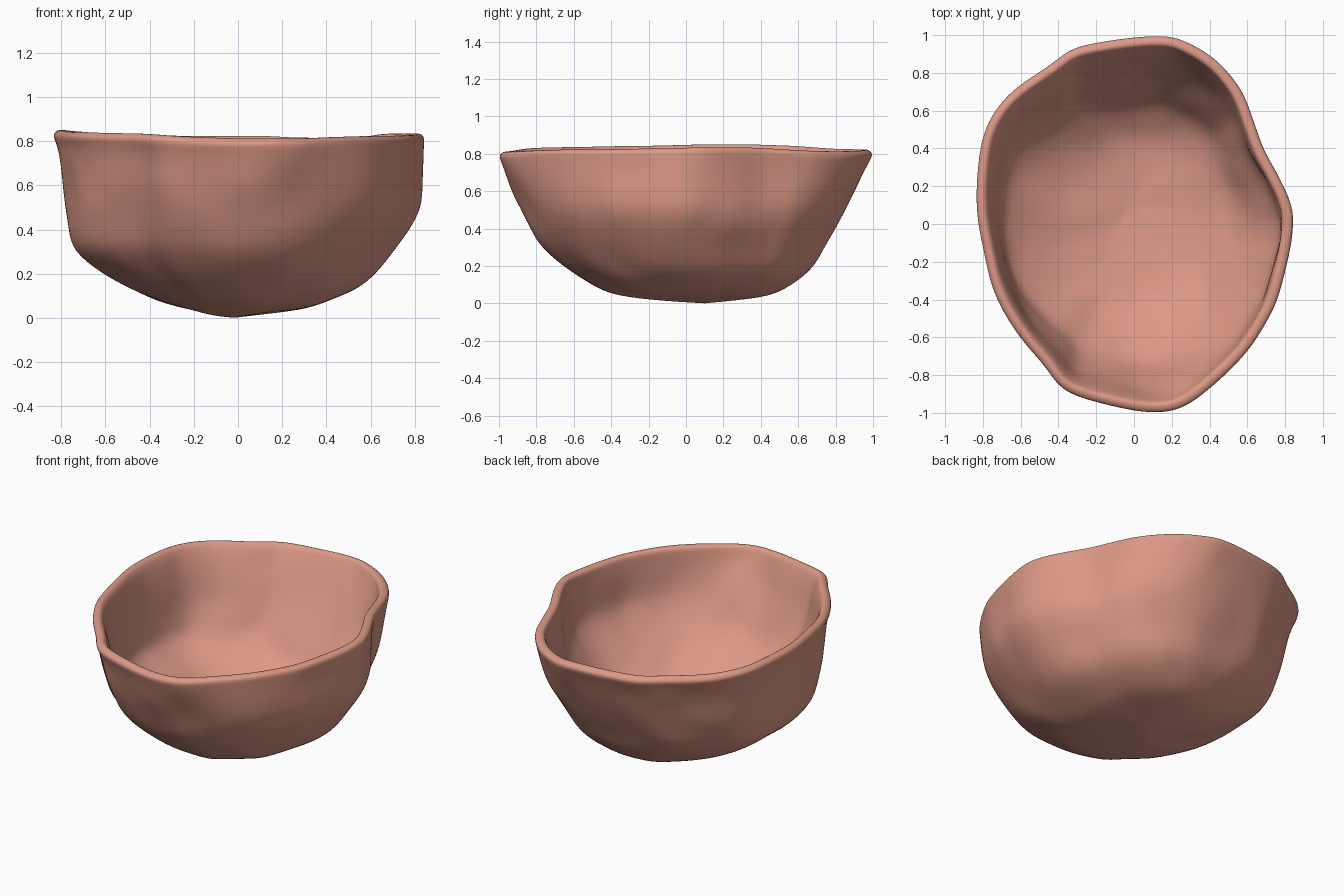
import bpy, bmesh, math
from mathutils import Vector, noise

if "Cube" in bpy.data.objects:
    bpy.data.objects.remove(bpy.data.objects["Cube"])

# Irregular rim outline seen from above, counter-clockwise
RIM = [(.845, .02), (.825, .13), (.765, .26), (.69, .40), (.635, .55), (.565, .72), (.43, .88),
       (.26, .98), (.12, 1.005), (-.1, .985), (-.32, .94), (-.46, .845), (-.64, .72), (-.76, .58),
       (-.825, .40), (-.845, .10), (-.805, -.15), (-.745, -.38), (-.63, -.58), (-.49, -.75),
       (-.37, -.89), (-.15, -.965), (.08, -1.005), (.25, -.98), (.42, -.86), (.60, -.68),
       (.715, -.50), (.775, -.36), (.825, -.15)]
# Wall levels: height, left, right, front, back extents
LEVELS = [(.81, -.845, .845, -1.005, 1.005), (.77, -.82, .842, -.99, .985), (.70, -.803, .838, -.97, .95),
          (.60, -.79, .832, -.935, .905), (.50, -.785, .825, -.885, .855), (.40, -.77, .78, -.835, .80),
          (.30, -.75, .71, -.775, .74), (.20, -.62, .63, -.66, .685), (.13, -.49, .54, -.56, .61),
          (.08, -.37, .43, -.47, .54), (.045, -.26, .31, -.36, .46), (.02, -.15, .15, -.16, .34)]
N = 96
# Dents pushed into the wall: x, y, z, radius, depth
DENTS = [(-.45, -.65, .27, .22, .05), (.27, -.90, .55, .14, .03), (.66, .42, .62, .12, .012),
         (-.36, -.82, .72, .09, .015), (.60, -.35, .30, .20, .025)]


def spline(points, count):
    """Closed Catmull-Rom curve sampled evenly in parameter."""
    out, n = [], len(points)
    for k in range(count):
        f = k * n / count
        i, t = int(f), f - int(f)
        a, b, c, d = (Vector(points[(i + j) % n]) for j in (-1, 0, 1, 2))
        out.append(.5 * (2 * b + (c - a) * t + (2 * a - 5 * b + 4 * c - d) * t * t
                         + (3 * b - a - 3 * c + d) * t ** 3))
    return out


# Bowl skin: rim outline fading to a plain oval towards the base
outline = spline(RIM, N)
bm = bmesh.new()
rings = []
for z, x0, x1, y0, y1 in LEVELS:
    keep = min(1, .3 + z / .82 * .75)
    ring = []
    for p in outline:
        u = Vector((p.x / .845, p.y / 1.005))
        a = math.atan2(u.y, u.x)
        s = (abs(math.cos(a)) ** 2.2 + abs(math.sin(a)) ** 2.2) ** (-1 / 2.2)
        u = u * keep + Vector((math.cos(a), math.sin(a))) * s * (1 - keep)
        co = Vector(((x0 + x1) / 2 + u.x * (x1 - x0) / 2, (y0 + y1) / 2 + u.y * (y1 - y0) / 2, z))
        # Wavy rim height, higher at the sides
        co.z += (z / .81) ** 3 * (.03 * math.cos(a) ** 2 - .008 + .004 * math.sin(5 * a))
        inward = Vector((-co.x, -co.y, .35 - z * .4)).normalized()
        fade = min(1, (.81 - z) / .12)
        push = .014 * noise.noise(co * 5) * fade
        for dx, dy, dz, r, depth in DENTS:
            push += fade * depth * math.exp(-((co - Vector((dx, dy, dz))).length / r) ** 2)
        ring.append(bm.verts.new(co + inward * push))
    rings.append(ring)
for upper, lower in zip(rings, rings[1:]):
    for i in range(N):
        j = (i + 1) % N
        bm.faces.new((upper[i], lower[i], lower[j], upper[j]))
base = bm.verts.new((-.02, .1, 0))
for i in range(N):
    bm.faces.new((rings[-1][i], base, rings[-1][(i + 1) % N]))
bmesh.ops.recalc_face_normals(bm, faces=bm.faces)
bm.normal_update()
if base.normal.z > 0:
    bmesh.ops.reverse_faces(bm, faces=bm.faces)

mesh = bpy.data.meshes.new("bowl")
bm.to_mesh(mesh)
bm.free()
for f in mesh.polygons:
    f.use_smooth = True
bowl = bpy.data.objects.new("bowl", mesh)
bpy.context.collection.objects.link(bowl)

# Wall thickness and rounded lip
solid = bowl.modifiers.new("wall", 'SOLIDIFY')
solid.thickness = .06
solid.offset = -1
sub = bowl.modifiers.new("smooth", 'SUBSURF')
sub.levels = sub.render_levels = 2

# Terracotta
clay = bpy.data.materials.new("clay")
clay.diffuse_color = (.72, .32, .24, 1)
clay.use_nodes = True
clay.node_tree.nodes["Principled BSDF"].inputs["Base Color"].default_value = clay.diffuse_color
mesh.materials.append(clay)
